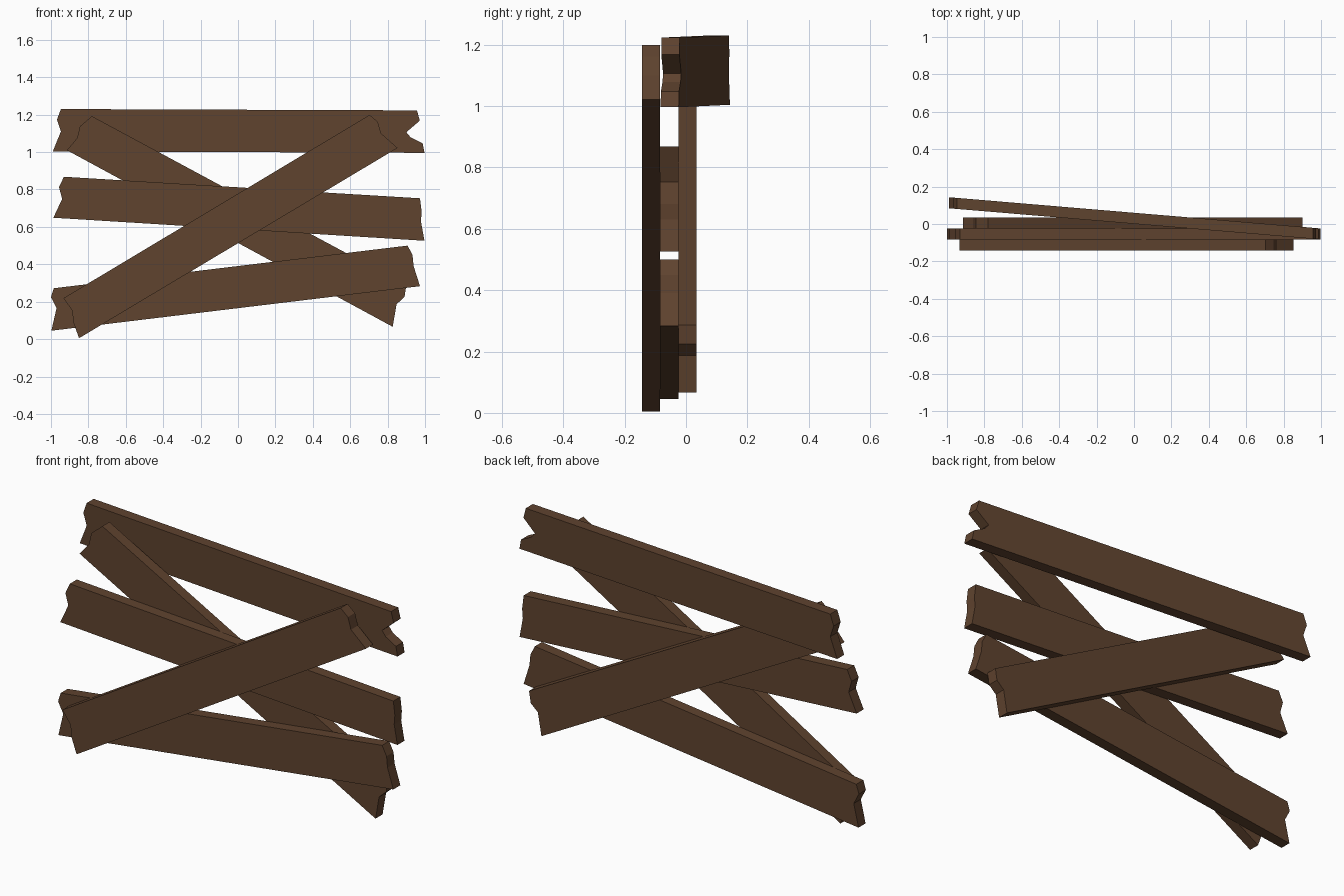
import bpy, bmesh

wood = bpy.data.materials.new("dark_brown_wood")
wood.diffuse_color = (0.115, 0.056, 0.028, 1)


def plank(name, outline, y_front, thickness=0.059, slope=0.0):
    """Extrude a broken-ended board outline (x, z) backwards; slope skews it in plan."""
    bm = bmesh.new()
    face = bm.faces.new([bm.verts.new((x, y_front + slope * (1 - x), z)) for x, z in outline])
    ext = bmesh.ops.extrude_face_region(bm, geom=[face])
    moved = [v for v in ext["geom"] if isinstance(v, bmesh.types.BMVert)]
    bmesh.ops.translate(bm, verts=moved, vec=(0, thickness, 0))
    bmesh.ops.recalc_face_normals(bm, faces=bm.faces)
    # split the notched outlines cleanly
    bmesh.ops.triangulate(bm, faces=[f for f in bm.faces if len(f.verts) > 4])
    mesh = bpy.data.meshes.new(name)
    bm.to_mesh(mesh)
    bm.free()
    mesh.materials.append(wood)
    obj = bpy.data.objects.new(name, mesh)
    bpy.context.collection.objects.link(obj)


# Top board, swung back at its left end
plank("top_plank", [(-0.99, 1.004), (0.997, 0.996), (0.987, 1.047), (0.923, 1.079),
                    (0.90, 1.106), (0.972, 1.168), (0.957, 1.223), (-0.947, 1.23),
                    (-0.968, 1.173), (-0.947, 1.11)], -0.083, slope=0.084)

# Two near-horizontal boards
plank("middle_plank", [(-0.987, 0.649), (0.997, 0.526), (0.978, 0.63), (0.982, 0.68),
                       (0.973, 0.753), (-0.931, 0.868), (-0.957, 0.812), (-0.94, 0.75)], -0.084)
plank("lower_plank", [(-0.998, 0.045), (0.973, 0.283), (0.939, 0.39), (0.933, 0.449),
                      (0.907, 0.50), (-0.985, 0.272), (-1.0, 0.224), (-0.97, 0.166)], -0.084)

# Crossing boards in front and behind
plank("front_diagonal_plank", [(-0.85, 0.005), (0.853, 1.022), (0.765, 1.10), (0.747, 1.162),
                               (0.704, 1.199), (-0.933, 0.219), (-0.885, 0.15),
                               (-0.882, 0.095)], -0.143)
plank("back_diagonal_plank", [(0.827, 0.066), (0.848, 0.187), (0.89, 0.225), (0.90, 0.287),
                              (-0.781, 1.192), (-0.845, 1.138), (-0.86, 1.075),
                              (-0.915, 1.01)], -0.025)
